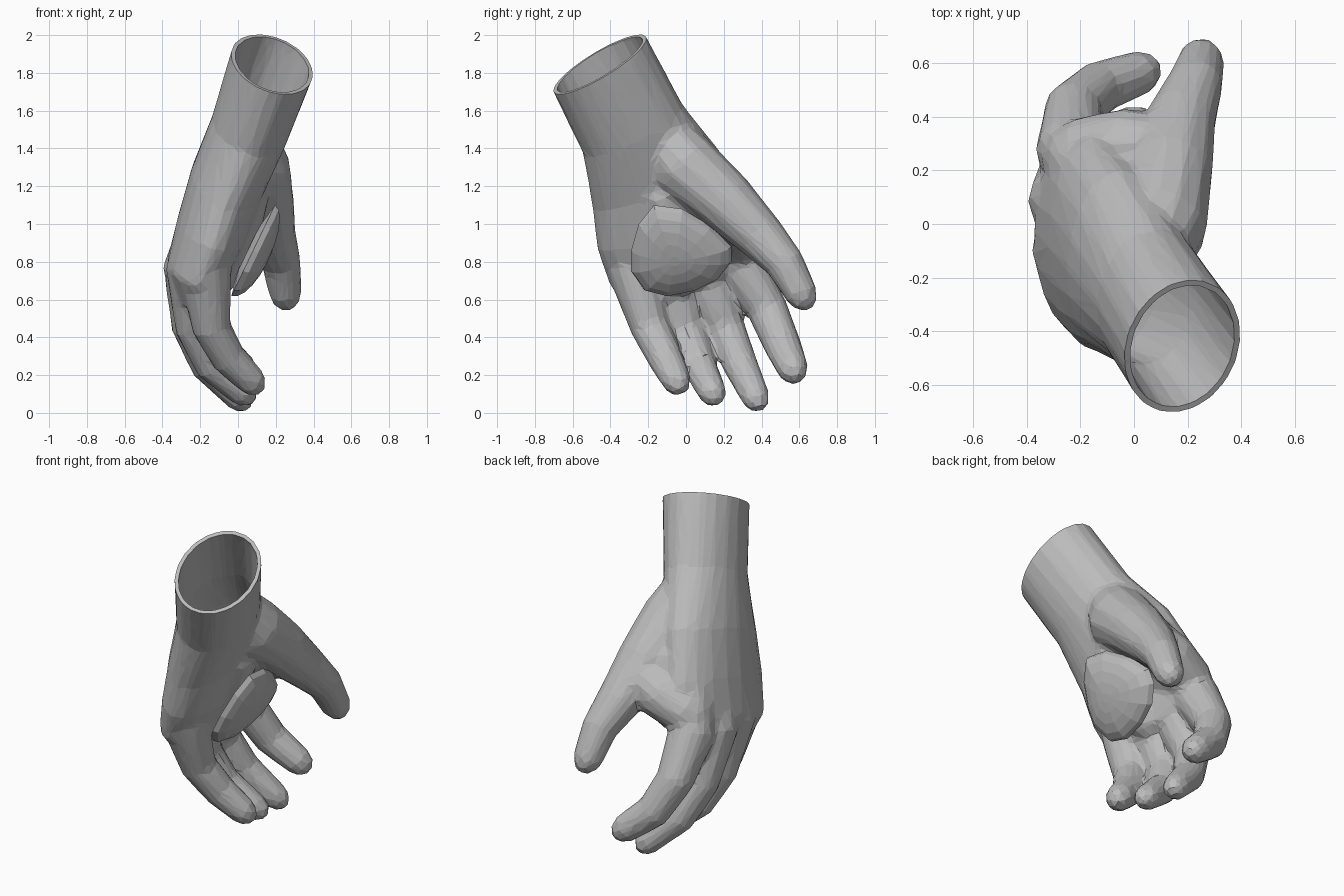
import bpy, bmesh, math
from mathutils import Vector

cube = bpy.data.objects.get("Cube")
if cube:
    bpy.data.objects.remove(cube, do_unlink=True)

grey = bpy.data.materials.new("plain_grey")
grey.use_nodes = True
grey.diffuse_color = (0.5, 0.5, 0.5, 1)
shader = next(n for n in grey.node_tree.nodes if n.type == 'BSDF_PRINCIPLED')
shader.inputs["Base Color"].default_value = (0.5, 0.5, 0.5, 1)


def finish(bm, name):
    bmesh.ops.recalc_face_normals(bm, faces=bm.faces)
    mesh = bpy.data.meshes.new(name)
    bm.to_mesh(mesh)
    bm.free()
    obj = bpy.data.objects.new(name, mesh)
    bpy.context.collection.objects.link(obj)
    mesh.materials.append(grey)
    return obj


def bridge(bm, rings):
    """Join equal closed rings of points and cap both ends."""
    loops = [[bm.verts.new(p) for p in ring] for ring in rings]
    n = len(loops[0])
    for a, b in zip(loops, loops[1:]):
        for i in range(n):
            j = (i + 1) % n
            bm.faces.new((a[i], a[j], b[j], b[i]))
    bm.faces.new(loops[0][::-1])
    bm.faces.new(loops[-1])


def tube(bm, sections, wide=(0, 1, 0.3), n=16):
    """Sweep ellipses (centre, wide radius, thin radius) along a path."""
    rings = []
    for k, (c, a, b) in enumerate(sections):
        nxt = sections[min(k + 1, len(sections) - 1)][0]
        t = (nxt - sections[max(k - 1, 0)][0]).normalized()
        u = Vector(wide)
        u = (u - t * u.dot(t)).normalized()
        v = t.cross(u)
        rings.append([c + u * a * math.cos(s) + v * b * math.sin(s)
                      for s in (2 * math.pi * i / n for i in range(n))])
    bridge(bm, rings)


def digit(bm, joints):
    """Round tapering limb with domed ends."""
    s = [(Vector(j[:3]), j[3], j[3]) for j in joints]
    root, big = s[0][0], s[0][1]
    tip, r = s[-1][0], s[-1][1]
    back = (root - s[1][0]).normalized()
    d = (tip - s[-2][0]).normalized()
    s = [(root + back * big * 0.7, big * 0.5, big * 0.5)] + s
    s += [(tip + d * r * k, r * w, r * w) for k, w in ((0.6, 0.8), (1.05, 0.35))]
    tube(bm, s, n=12)


# Forearm and palm
bm = bmesh.new()
rim = Vector((0.18, -0.455, 1.845))
axis = Vector((0.30, -0.50, 0.81)).normalized()
arm = [(rim + axis * 0.2, 0.295, 0.23), (rim, 0.287, 0.228),
       (Vector((0.06, -0.28, 1.50)), 0.295, 0.21),
       (Vector((-0.06, -0.145, 1.22)), 0.375, 0.20),
       (Vector((-0.14, -0.07, 0.97)), 0.415, 0.19),
       (Vector((-0.21, -0.03, 0.77)), 0.385, 0.17),
       (Vector((-0.21, 0.02, 0.65)), 0.29, 0.12)]
tube(bm, arm, n=20)

# Fingers, thumb and the flesh between them: x, y, z, radius at each joint
digits = {
    "little": [(-.14, -.26, .98, .14), (-.175, -.275, .74, .14), (-.14, -.19, .45, .105), (-.05, -.11, .29, .095), (.07, -.05, .17, .08)],
    "ring": [(-.17, -.12, .98, .14), (-.24, -.1, .75, .145), (-.23, 0, .44, .103), (-.14, .07, .25, .092), (.025, .14, .108, .077)],
    "middle": [(-.17, .06, .98, .14), (-.255, .09, .76, .145), (-.25, .21, .45, .103), (-.16, .29, .25, .094), (.005, .37, .08, .077)],
    "index": [(-.15, .17, 1.02, .14), (-.235, .28, .79, .135), (-.225, .43, .55, .11), (-.13, .51, .36, .1), (.02, .565, .235, .085)],
    "thumb": [(.05, -.15, 1.5, .14), (.085, -.01, 1.31, .19), (.135, .21, 1.12, .163), (.18, .40, .93, .13), (.23, .525, .79, .105), (.25, .61, .63, .088)],
    "web": [(.13, .26, 1.07, .14), (-.03, .29, .98, .145), (-.19, .26, .90, .14)],
    "back_of_hand": [(.05, -.03, 1.27, .18), (-.02, .13, 1.11, .18), (-.13, .19, .95, .16)],
    "heel_of_palm": [(.05, -.12, 1.17, .12), (-.02, -.06, .92, .13), (-.09, -.03, .74, .11)],
}
for joints in digits.values():
    digit(bm, joints)
hand = finish(bm, "hand")

# Merge into one skin, soften the joins, then reduce to coarse facets
bpy.context.view_layer.objects.active = hand
hand.select_set(True)
m = hand.modifiers.new("merge", 'REMESH')
m.mode, m.voxel_size = 'VOXEL', 0.014
m = hand.modifiers.new("soften", 'SMOOTH')
m.factor, m.iterations = 0.5, 18
m = hand.modifiers.new("facets", 'DECIMATE')
m.ratio = 0.032
for name in [m.name for m in hand.modifiers]:
    bpy.ops.object.modifier_apply(modifier=name)

# Open the wrist on a slant and give it a thin wall
bm = bmesh.new()
bm.from_mesh(hand.data)
bmesh.ops.bisect_plane(bm, geom=bm.verts[:] + bm.edges[:] + bm.faces[:],
                       plane_co=rim, plane_no=axis, clear_outer=True)
for f in bm.faces:
    f.smooth = False
    f.material_index = 0
bm.to_mesh(hand.data)
bm.free()
if not hand.data.materials:
    hand.data.materials.append(grey)
wall = hand.modifiers.new("wall", 'SOLIDIFY')
wall.thickness, wall.offset = 0.022, -1

# Domed pad on the palm: rounded outline (y, z) on a sloping plane
outline = [(-.17, 1.1), (-.02, 1.08), (.13, .99), (.24, .88), (.24, .8), (.17, .71), (.05, .65),
           (-.1, .62), (-.22, .65), (-.29, .75), (-.29, .86), (-.25, 1.0)]
normal = Vector((0.9, 0, -0.43))


def on_plane(y, z):
    return Vector((-0.03 + (z - 0.63) * 0.48, y, z))


centre = on_plane(-0.06, 0.84)
edge = [on_plane(y, z) for y, z in outline]
rings = []
for deg in (-60, 0, 18, 36, 54, 70, 84):
    s = math.radians(deg)
    lift = math.sin(s) * (0.095 if deg > 0 else 0.03)
    rings.append([centre + (p - centre) * math.cos(s) + normal * lift for p in edge])
bm = bmesh.new()
bridge(bm, rings)
finish(bm, "palm_pad")
